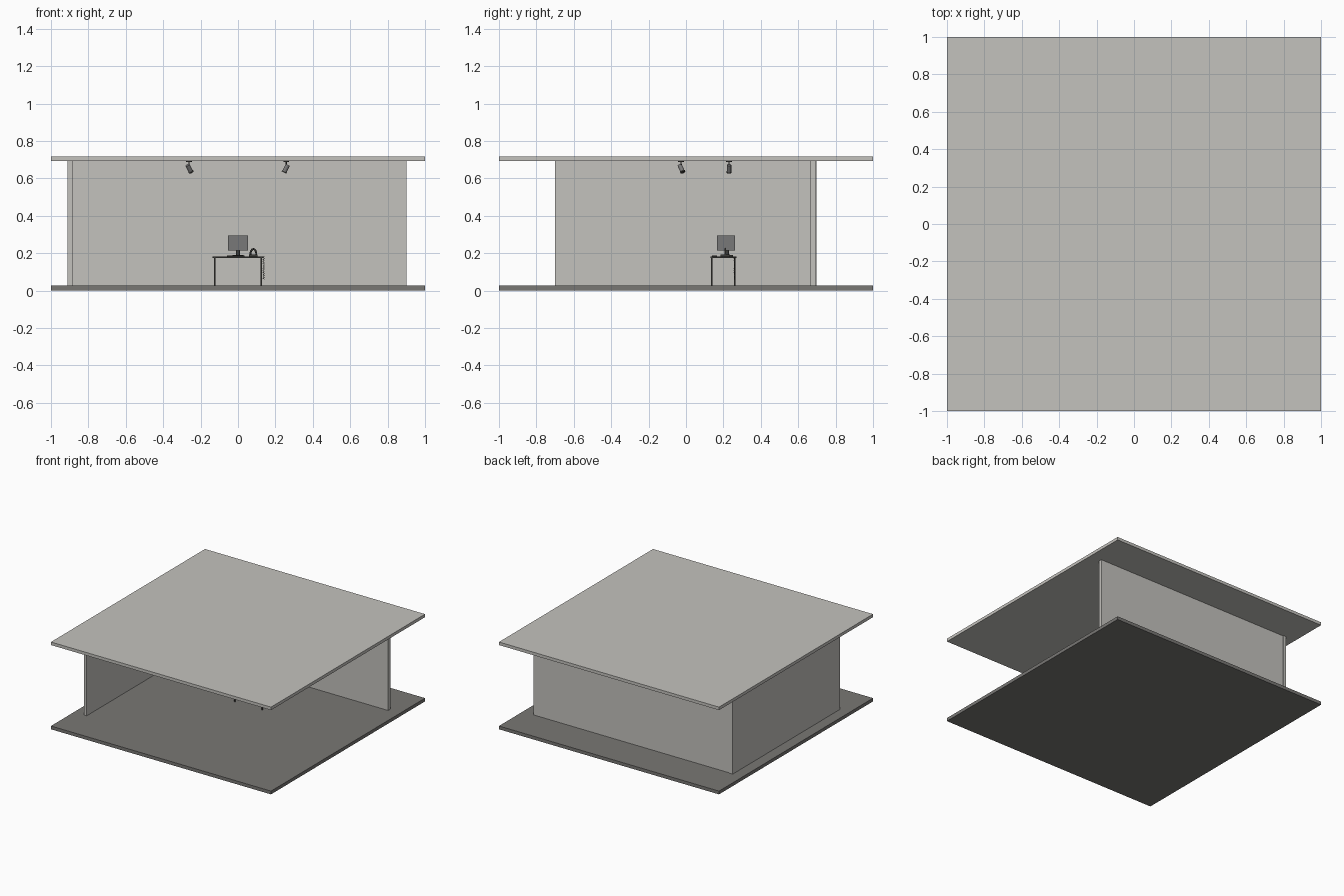
import bpy
import math
from mathutils import Vector

cube = bpy.data.objects.get("Cube")
if cube:
    bpy.data.objects.remove(cube, do_unlink=True)


def material(name, r, g, b):
    m = bpy.data.materials.new(name)
    m.use_nodes = True
    m.diffuse_color = (r, g, b, 1)
    m.node_tree.nodes["Principled BSDF"].inputs["Base Color"].default_value = (r, g, b, 1)
    return m


plaster = material("warm light grey", 0.55, 0.54, 0.51)
floor_grey = material("floor grey", 0.19, 0.185, 0.175)
case_grey = material("case grey", 0.19, 0.19, 0.19)
dark = material("dark metal", 0.045, 0.045, 0.04)


def box(name, low, high, mat):
    """Box between two opposite corners."""
    low, high = Vector(low), Vector(high)
    bpy.ops.mesh.primitive_cube_add(size=1, location=(low + high) / 2)
    ob = bpy.context.object
    ob.name = name
    ob.scale = high - low
    ob.data.materials.append(mat)
    return ob


def rod(name, start, end, radius, mat, sides=16, tip=None):
    """Round bar, or cone when a tip radius is given."""
    start, end = Vector(start), Vector(end)
    axis = end - start
    bpy.ops.mesh.primitive_cone_add(
        vertices=sides, radius1=radius, radius2=radius if tip is None else tip,
        depth=axis.length, location=(start + end) / 2,
        rotation=axis.to_track_quat('Z', 'Y').to_euler())
    ob = bpy.context.object
    ob.name = name
    ob.data.materials.append(mat)
    bpy.ops.object.shade_smooth_by_angle()
    return ob


def tube(name, points, radius, mat):
    """Smooth bent wire through the points."""
    curve = bpy.data.curves.new(name, 'CURVE')
    curve.dimensions = '3D'
    curve.bevel_depth = radius
    curve.bevel_resolution = 2
    curve.use_fill_caps = True
    line = curve.splines.new('POLY')
    line.points.add(len(points) - 1)
    for p, co in zip(line.points, points):
        p.co = (*co, 1)
    curve.materials.append(mat)
    ob = bpy.data.objects.new(name, curve)
    bpy.context.collection.objects.link(ob)
    return ob


# Room shell: floor, roof and two walls meeting in one corner
FLOOR, CEILING = 0.027, 0.692
box("floor", (-1, -1, 0), (1, 1, FLOOR), floor_grey)
box("roof", (-1, -1, CEILING), (1, 1, 0.717), plaster)
box("side_wall", (-0.912, -0.70, FLOOR), (-0.885, 0.697, CEILING), plaster)
box("back_wall", (-0.885, 0.664, FLOOR), (0.90, 0.692, CEILING), plaster)

# Desk
TOP = 0.182
box("desk_top", (-0.135, 0.13, TOP - 0.008), (0.135, 0.27, TOP), dark)
for x in (-0.124, 0.124):
    for y in (0.138, 0.26):
        box("desk_leg", (x - 0.004, y - 0.004, FLOOR), (x + 0.004, y + 0.004, TOP - 0.008), dark)

# Deep-bodied monitor on its stand, with a keyboard
box("monitor", (-0.053, 0.166, 0.213), (0.053, 0.262, 0.295), case_grey)
rod("monitor_neck", (0, 0.22, TOP), (0, 0.22, 0.213), 0.011, dark)
box("monitor_base", (-0.03, 0.19, TOP), (0.03, 0.25, TOP + 0.008), dark)
box("keyboard", (-0.06, 0.14, TOP), (0.035, 0.165, TOP + 0.006), dark)

# Telephone: body, arched handset and a coiled cord hanging off the desk
box("phone_base", (0.058, 0.185, TOP), (0.105, 0.235, TOP + 0.01), dark)
arch = [(0.082 + 0.016 * math.cos(a), 0.21, TOP + 0.01 + 0.03 * math.sin(a))
        for a in (math.pi * i / 12 for i in range(13))]
tube("phone_handset", arch, 0.005, dark)
cord = [(0.137 + 0.004 * math.cos(i * 0.8), 0.26 + 0.004 * math.sin(i * 0.8), 0.06 + 0.0013 * i)
        for i in range(95)]
tube("phone_cord", cord, 0.0012, dark)

# Ceiling spotlights aimed at the desk
for x, y, lean in ((-0.262, -0.027, (0.5, 0.45)), (0.258, 0.23, (-0.5, 0))):
    aim = Vector((*lean, -1)).normalized()
    pivot = Vector((x, y, 0.656))
    rod("spotlight_mount", (x, y, CEILING - 0.004), (x, y, CEILING), 0.015, dark)
    rod("spotlight_stem", pivot, (x, y, CEILING), 0.003, dark, 8)
    rod("spotlight_body", pivot - aim * 0.018, pivot + aim * 0.022, 0.012, case_grey)
    rod("spotlight_rim", pivot + aim * 0.022, pivot + aim * 0.028, 0.014, dark)
